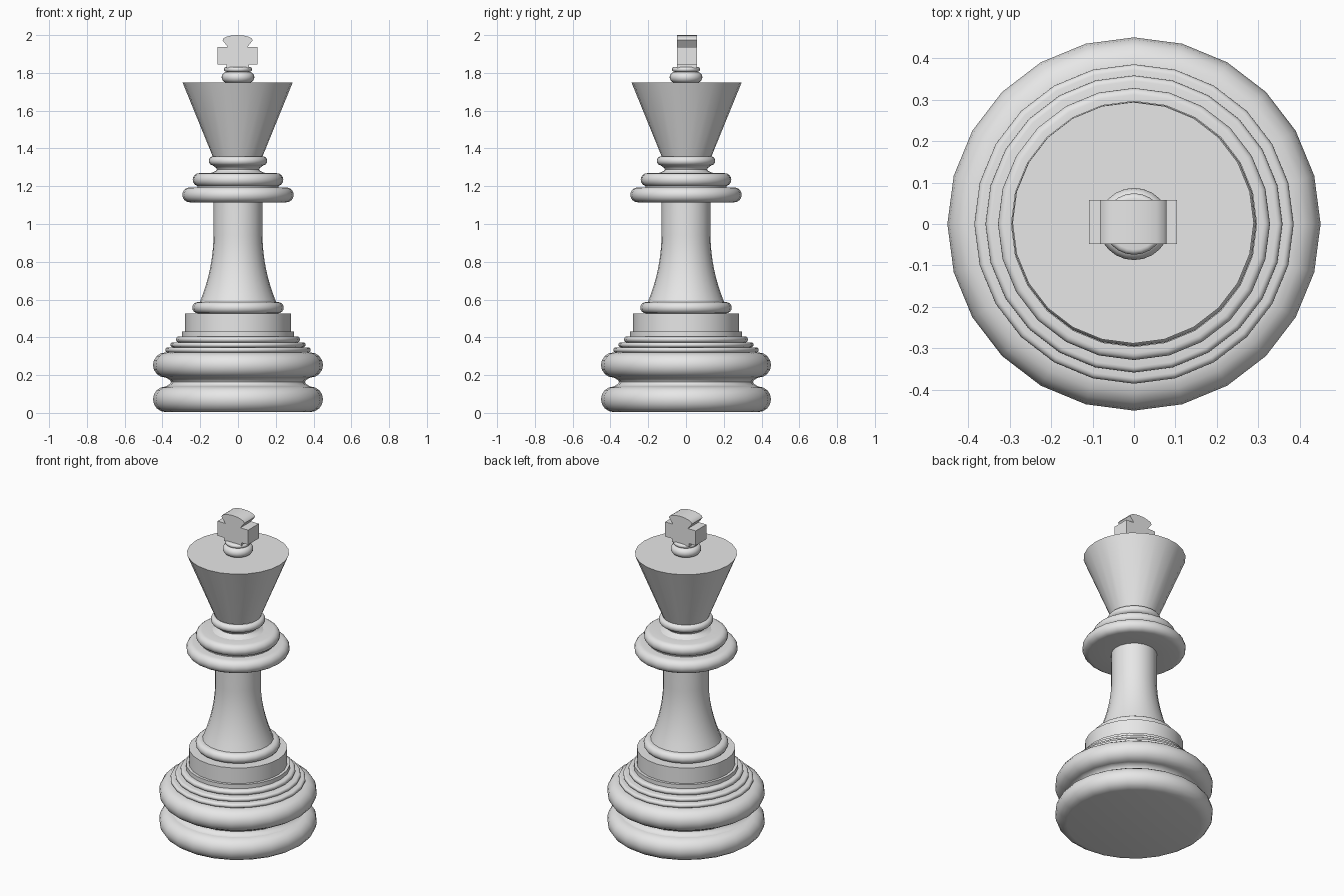
import bpy, bmesh, math

cube = bpy.data.objects.get("Cube")
if cube:
    bpy.data.objects.remove(cube)

SIDES = 24

grey = bpy.data.materials.new("light_grey")
grey.use_nodes = True
grey.diffuse_color = (0.8, 0.8, 0.8, 1)
grey.node_tree.nodes["Principled BSDF"].inputs["Base Color"].default_value = (0.8, 0.8, 0.8, 1)


def finish(name, bm, smooth):
    mesh = bpy.data.meshes.new(name)
    bm.to_mesh(mesh)
    bm.free()
    mesh.materials.append(grey)
    obj = bpy.data.objects.new(name, mesh)
    bpy.context.collection.objects.link(obj)
    if smooth:
        bpy.ops.object.select_all(action='DESELECT')
        obj.select_set(True)
        bpy.context.view_layer.objects.active = obj
        bpy.ops.object.shade_smooth_by_angle(angle=math.radians(35))
    return obj


def bead(z0, z1, r, depth=None, steps=8):
    """Rounded rim, bottom to top, reaching radius r."""
    h = (z1 - z0) / 2
    d = depth or h
    turns = [math.pi * (i / steps - 0.5) for i in range(steps + 1)]
    return [(r - d + d * math.cos(t), z0 + h + h * math.sin(t)) for t in turns]


def cove(z0, z1, r0, r1, waist, steps=6):
    """Hollow neck that narrows to the waist radius."""
    pts = []
    for i in range(steps + 1):
        t = i / steps
        edge = r0 + (r1 - r0) * t
        pts.append((edge - (edge - waist) * math.sin(math.pi * t), z0 + (z1 - z0) * t))
    return pts


def lathe(name, profile):
    """Turn a bottom-to-top (radius, height) profile; radius 0 closes it."""
    bm = bmesh.new()
    rings = []
    for r, z in profile:
        if r == 0:
            rings.append([bm.verts.new((0, 0, z))] * SIDES)
        else:
            angles = [math.tau * i / SIDES for i in range(SIDES)]
            rings.append([bm.verts.new((r * math.cos(a), r * math.sin(a), z)) for a in angles])
    for low, high in zip(rings, rings[1:]):
        for i in range(SIDES):
            j = (i + 1) % SIDES
            corners = dict.fromkeys((low[i], low[j], high[j], high[i]))
            bm.faces.new(list(corners))
    return finish(name, bm, True)


# Two heavy rolls with a hollow between
lathe("base", [(0, 0.004)] + bead(0.004, 0.14, 0.45) + cove(0.14, 0.187, 0.382, 0.382, 0.355)
      + bead(0.187, 0.32, 0.45) + [(0.34, 0.32)])

# Stepped rings and drum
lathe("base_steps", bead(0.32, 0.347, 0.385) + bead(0.347, 0.373, 0.358)
      + bead(0.373, 0.405, 0.328) + [(0.297, 0.405), (0.297, 0.43), (0.28, 0.43)])
lathe("drum", [(0.28, 0.43), (0.28, 0.527), (0.2, 0.527)])
lathe("stem_ring", bead(0.527, 0.587, 0.242) + [(0.19, 0.587)])

# Flared stem
flare = [(0.13 + 0.072 * (1 - i / 8) ** 2, 0.587 + 0.353 * i / 8) for i in range(9)]
lathe("stem", flare + [(0.13, 1.115)])

# Collar discs and neck
lathe("collar", [(0.13, 1.115)] + bead(1.115, 1.194, 0.295) + [(0.215, 1.194), (0.215, 1.2)]
      + bead(1.2, 1.269, 0.24) + [(0.145, 1.269)])
lathe("neck", cove(1.269, 1.31, 0.145, 0.135, 0.112) + bead(1.31, 1.358, 0.155) + [(0.13, 1.358)])

# Tapered head
head = lathe("head", [(0.132, 1.358), (0.291, 1.748), (0, 1.748)])
head.location = (-0.002, 0.003, 0)

# Small knob below the cross
lathe("knob", [(0.055, 1.748)] + bead(1.748, 1.806, 0.087) + [(0.06, 1.806)]
      + bead(1.806, 1.831, 0.074) + [(0, 1.831)])

# Cross with a flared, arched top
half = [(0.06, 1.825), (0.06, 1.845), (0.106, 1.845), (0.106, 1.937), (0.052, 1.937), (0.08, 1.973)]
arch = [(0.08 * math.cos(math.pi * i / 8), 1.973 + 0.027 * math.sin(math.pi * i / 8)) for i in range(1, 8)]
outline = half + arch + [(-x, z) for x, z in reversed(half)]
bm = bmesh.new()
front = bm.faces.new([bm.verts.new((x - 0.002, -0.048, z)) for x, z in outline])
extruded = bmesh.ops.extrude_face_region(bm, geom=[front], use_keep_orig=True)
bmesh.ops.translate(bm, vec=(0, 0.106, 0),
                    verts=[g for g in extruded["geom"] if isinstance(g, bmesh.types.BMVert)])
bmesh.ops.recalc_face_normals(bm, faces=bm.faces[:])
finish("cross", bm, True)
